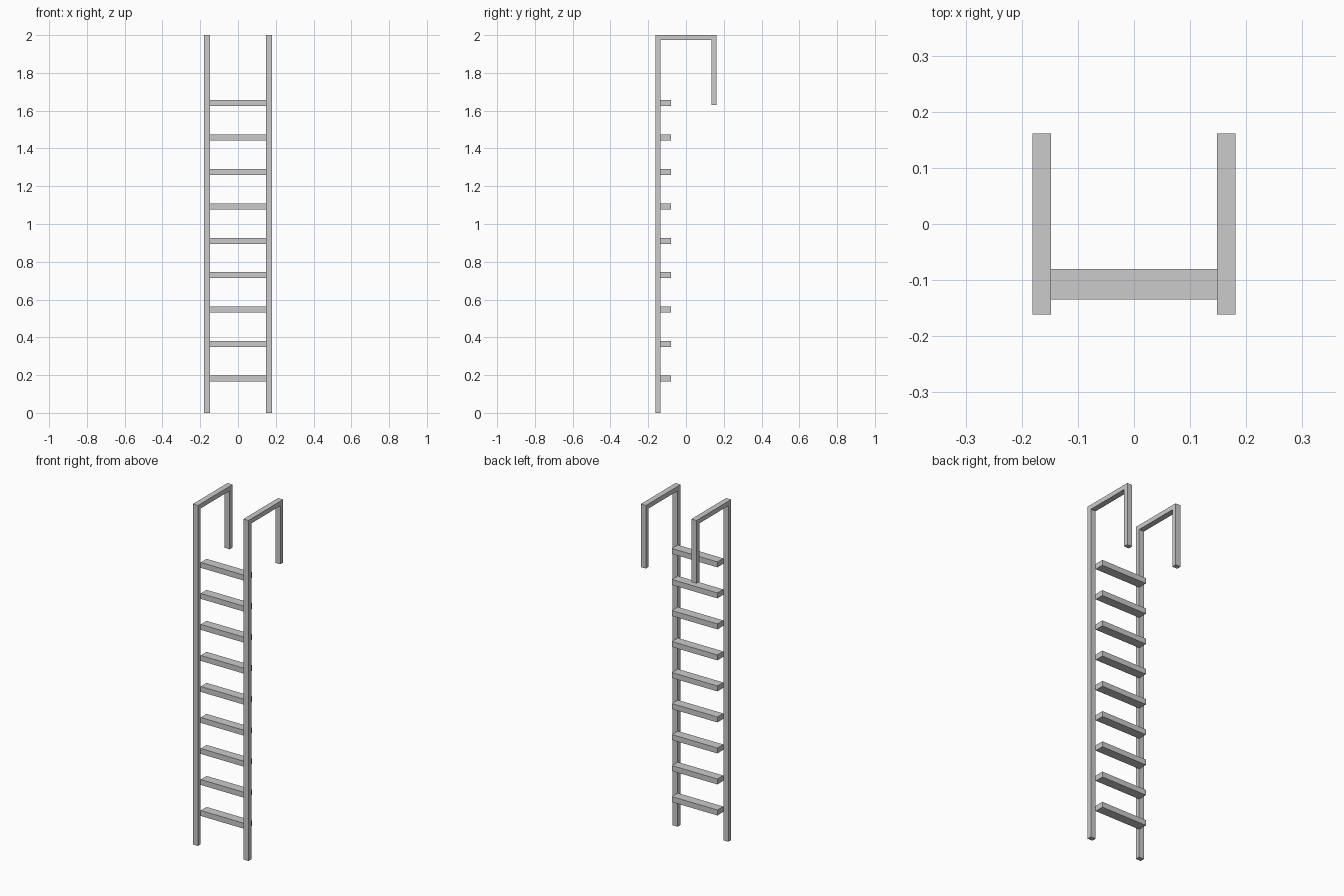
import bpy, bmesh

if "Cube" in bpy.data.objects:
    bpy.data.objects.remove(bpy.data.objects["Cube"])

HALF_Y = 0.1615      # half depth of the ladder
T = 0.027            # rail thickness seen from the side
X_IN, X_OUT = 0.148, 0.181
HOOK_Z = 1.63        # lower end of the hook
STEP = 0.1822        # rung spacing


def add_object(name, bm):
    bmesh.ops.recalc_face_normals(bm, faces=bm.faces)
    mesh = bpy.data.meshes.new(name)
    bm.to_mesh(mesh)
    bm.free()
    obj = bpy.data.objects.new(name, mesh)
    bpy.context.collection.objects.link(obj)
    return obj


def hooked_rail(name, x0, x1):
    # Side profile of post, top bar and hook, extruded across x
    y = HALF_Y
    profile = [(-y, 0), (-y + T, 0), (-y + T, 2 - T), (y - T, 2 - T),
               (y - T, HOOK_Z), (y, HOOK_Z), (y, 2), (-y, 2)]
    bm = bmesh.new()
    face = bm.faces.new([bm.verts.new((x0, py, pz)) for py, pz in profile])
    ext = bmesh.ops.extrude_face_region(bm, geom=[face])
    verts = [v for v in ext["geom"] if isinstance(v, bmesh.types.BMVert)]
    bmesh.ops.translate(bm, verts=verts, vec=(x1 - x0, 0, 0))
    return add_object(name, bm)


def box(name, center, size):
    bm = bmesh.new()
    bmesh.ops.create_cube(bm, size=1)
    bmesh.ops.scale(bm, verts=bm.verts, vec=size)
    obj = add_object(name, bm)
    obj.location = center
    return obj


# Side rails with over-the-edge hooks
hooked_rail("left_rail", -X_OUT, -X_IN)
hooked_rail("right_rail", X_IN, X_OUT)

# Rungs set behind the posts
y0, y1 = -HALF_Y + T, -0.08
for i in range(1, 10):
    box(f"rung_{i}", (0, (y0 + y1) / 2, STEP * i), (2 * X_IN, y1 - y0, 0.032))
